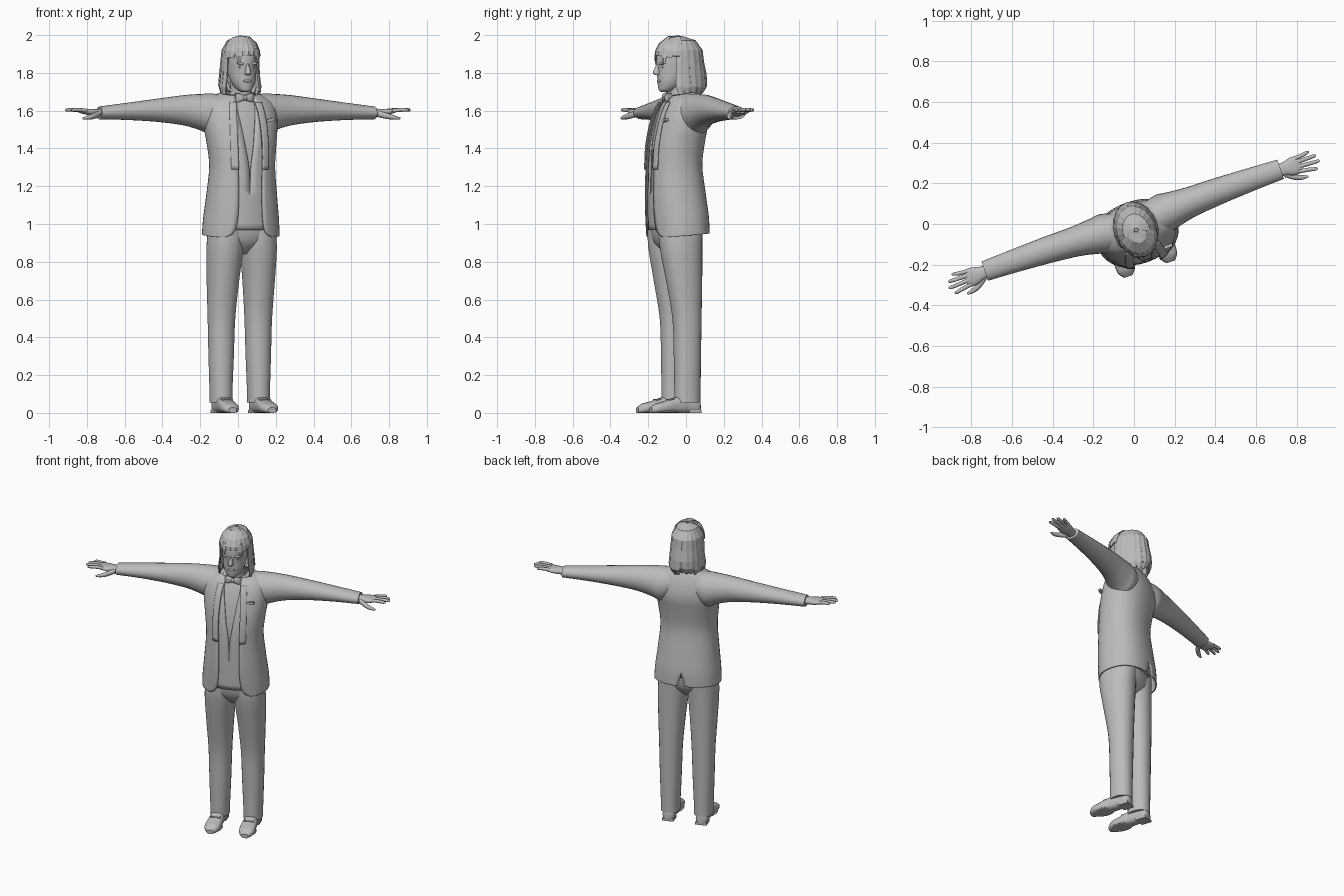
import bpy, bmesh, math, random
from mathutils import Vector, Matrix

random.seed(4)
TURN = math.radians(19)          # whole figure is turned about z
grey = bpy.data.materials.new("plain grey")
grey.diffuse_color = (0.5, 0.5, 0.5, 1)


def finish(name, bm, mirror=False, solid=0, angle=45):
    bmesh.ops.recalc_face_normals(bm, faces=bm.faces)
    me = bpy.data.meshes.new(name)
    bm.to_mesh(me)
    bm.free()
    me.materials.append(grey)
    for p in me.polygons:
        p.use_smooth = angle > 0
    if angle:
        me.set_sharp_from_angle(angle=math.radians(angle))
    ob = bpy.data.objects.new(name, me)
    ob.rotation_euler.z = TURN
    bpy.context.collection.objects.link(ob)
    if mirror:
        m = ob.modifiers.new("mirror", 'MIRROR')
        m.merge_threshold = 0.0005
    if solid:
        s = ob.modifiers.new("thickness", 'SOLIDIFY')
        s.thickness, s.offset = solid, 0
    return ob


def smooth(S, k=4):
    """Catmull-Rom interpolation of a list of number tuples."""
    out = []
    for i in range(len(S) - 1):
        a, b, c, d = S[max(i - 1, 0)], S[i], S[i + 1], S[min(i + 2, len(S) - 1)]
        for j in range(k):
            t = j / k
            out.append(tuple(0.5 * (2 * q + (r - p) * t + (2 * p - 5 * q + 4 * r - s) * t * t
                       + (3 * q - p - 3 * r + s) * t ** 3) for p, q, r, s in zip(a, b, c, d)))
    return out + [S[-1]]


def power(x, p):
    return math.copysign(abs(x) ** p, x)


def skin(bm, rings, closed=True):
    rows = [[bm.verts.new(p) for p in r] for r in rings]
    n = len(rows[0])
    for r, s in zip(rows, rows[1:]):
        for i in range(n if closed else n - 1):
            j = (i + 1) % n
            bm.faces.new((r[i], r[j], s[j], s[i]))
    if closed:
        bm.faces.new(rows[0])
        bm.faces.new(rows[-1])


def loft(name, secs, axis='z', n=24, p=1.0, k=4, mirror=False, floor=False, angle=45):
    """Sections are (x, y, z, half width, half depth) across the axis."""
    rings = []
    for x, y, z, a, b in smooth(secs, k):
        ring = []
        for i in range(n):
            t = 2 * math.pi * i / n
            s, c = a * power(math.sin(t), p), -b * power(math.cos(t), p)
            q = Vector((x, y, z)) + {'z': Vector((s, c, 0)), 'x': Vector((0, s, c)),
                                     'y': Vector((s, 0, c))}[axis]
            if floor:
                q.z = max(q.z, 0)
            ring.append(q)
        rings.append(ring)
    bm = bmesh.new()
    skin(bm, rings)
    return finish(name, bm, mirror, angle=angle)


def panel(name, secs, width=None, off=0, n=16, solid=0.006):
    """Half of an open garment: (z, y, half width, half depth, front gap, back gap)."""
    P, rings = 0.88, []
    for z, y, a, b, w, vent in smooth(secs):
        a, b = a + off, b + off
        ang = lambda u: math.asin(min(max(u, 0) / a, 1) ** (1 / P))
        t0 = ang(w)
        t1 = ang(w + width) if width else math.pi - ang(vent)
        ring = []
        for i in range(n + 1):
            t = t0 + (t1 - t0) * i / n
            c = power(math.cos(t), P)
            ring.append((a * power(abs(math.sin(t)) if t < math.pi - 1e-6 else 0, P), y - b * c, z - 0.012 * c))
        rings.append(ring)
    bm = bmesh.new()
    skin(bm, rings, closed=False)
    return finish(name, bm, True, solid)


def blob(name, loc, size, mirror=False, box=False, rot=0, angle=45):
    bm = bmesh.new()
    m = Matrix.Translation(loc) @ Matrix.Rotation(rot, 4, 'Y') @ Matrix.Diagonal((*size, 1))
    if box:
        bmesh.ops.create_cube(bm, size=2, matrix=m)
    else:
        bmesh.ops.create_icosphere(bm, subdivisions=3 if angle else 2, radius=1, matrix=m)
    return finish(name, bm, mirror, angle=angle)


# trousers
loft("trouser_leg", [(.105, -.028, .055, .058, .07), (.105, -.028, .12, .059, .07),
                     (.104, -.028, .3, .066, .072), (.103, -.03, .5, .072, .077),
                     (.1, -.045, .7, .084, .096), (.093, -.06, .88, .095, .114),
                     (.085, -.06, 1.0, .09, .12)], p=.92, mirror=True)
loft("trouser_seat", [(0, -.06, .84, .04, .05), (0, -.06, .9, .15, .105), (0, -.06, .98, .172, .125),
                      (0, -.06, 1.1, .17, .13)], p=.9)

# shoes
loft("shoe", [(.105, .04, .03, .02, .025), (.105, .025, .036, .036, .036), (.105, -.04, .045, .04, .045),
              (.106, -.1, .04, .043, .042), (.108, -.16, .03, .049, .031), (.11, -.205, .024, .044, .025),
              (.11, -.235, .014, .022, .014)], axis='y', p=.75, mirror=True, floor=True)
blob("shoe_sole", (.107, -.15, .006), (.05, .075, .006), True)
blob("shoe_heel", (.105, .005, .008), (.036, .034, .008), True, True)
blob("shoe_buckle", (.106, -.125, .066), (.03, .014, .007), True, True)

# shirt, waistcoat, jacket and lapels
shirt = [(0, -.06, .98, .165, .128), (0, -.062, 1.15, .16, .128), (0, -.066, 1.3, .15, .122),
         (0, -.055, 1.42, .155, .125), (0, -.04, 1.52, .165, .12), (0, -.035, 1.6, .16, .1),
         (0, -.035, 1.65, .12, .078), (0, -.035, 1.685, .07, .055)]
loft("shirt", shirt, p=.88, n=32)
gap = [0, 0, .004, .022, .036, .048, .05]
panel("waistcoat", [(s[2], s[1], s[3], s[4], g, 0) for s, g in zip(shirt, gap)], off=.006)
jacket = [(.94, -.045, .203, .153, .13, .022), (.965, -.046, .203, .154, .088, .015),
          (1.035, -.05, .198, .155, .07, 0), (1.15, -.06, .185, .15, .064, 0),
          (1.3, -.068, .172, .14, .066, 0), (1.42, -.058, .182, .143, .068, 0),
          (1.52, -.04, .195, .14, .066, 0), (1.6, -.033, .193, .12, .06, 0),
          (1.655, -.03, .165, .095, .052, 0), (1.69, -.025, .1, .07, .045, 0)]
panel("jacket_body", jacket, n=20)
panel("lapel", jacket[4:9], width=.038, off=.007, n=4)
blob("pocket_square", (.125, -.158, 1.55), (.022, .008, .008), box=True, rot=-.2)

# sleeves
loft("sleeve", [(.05, -.012, 1.6, .085, .082), (.14, 0, 1.58, .1, .11), (.2, .005, 1.591, .09, .098),
                (.3, .012, 1.602, .075, .08), (.45, .018, 1.602, .066, .061),
                (.62, .02, 1.596, .057, .045), (.77, .02, 1.588, .05, .034)], axis='x', mirror=True)

# hands
loft("palm", [(.74, .018, 1.588, .03, .024), (.79, .015, 1.59, .034, .02), (.83, .014, 1.593, .045, .017),
              (.872, .014, 1.598, .044, .012)], axis='x', n=16, p=.85, mirror=True)
for i, (y, y2, end) in enumerate([(-.02, -.034, .945), (.004, -.002, .965), (.027, .028, .957), (.047, .056, .93)]):
    loft("finger_%d" % (i + 1), [(.855, y, 1.6, .011, .011), (.9, (y + y2) / 2, 1.604, .0105, .01),
                                 (end - .012, y2, 1.604, .009, .009), (end, y2, 1.603, .004, .004)],
         axis='x', n=10, k=2, mirror=True)
loft("thumb", [(.775, -.005, 1.585, .018, .018), (.82, -.038, 1.572, .016, .016), (.86, -.053, 1.563, .012, .011),
               (.888, -.057, 1.559, .005, .005)], axis='x', n=10, k=3, mirror=True)

# neck, collar and bow tie
loft("neck", [(0, -.035, 1.64, .06, .058), (0, -.045, 1.72, .054, .056), (0, -.05, 1.8, .055, .06)])
loft("collar", [(0, -.035, 1.65, .07, .066), (0, -.04, 1.698, .06, .06)], k=1)
loft("bow_wing", [(.0, -.112, 1.668, .01, .012), (.03, -.112, 1.668, .012, .022),
                  (.05, -.104, 1.668, .008, .027)], axis='x', n=12, k=2, p=.7, mirror=True)
blob("bow_knot", (0, -.115, 1.668), (.012, .013, .014))

# head and face
loft("head", [(0, -.118, 1.698, .015, .02), (0, -.11, 1.708, .034, .04), (0, -.094, 1.73, .052, .06),
              (0, -.08, 1.765, .066, .077), (0, -.06, 1.81, .074, .098), (0, -.048, 1.86, .079, .115),
              (0, -.04, 1.91, .079, .115), (0, -.035, 1.955, .062, .09), (0, -.035, 1.98, .03, .045)],
     p=.94, n=32)
loft("nose", [(0, -.15, 1.848, .009, .016), (0, -.157, 1.825, .011, .018), (0, -.16, 1.8, .016, .026),
              (0, -.155, 1.788, .014, .018)], n=12, k=3)
blob("brow", (.033, -.148, 1.848), (.026, .012, .008), True, rot=-.15)
blob("eye", (.032, -.142, 1.83), (.014, .008, .006), True)
blob("lips", (0, -.151, 1.757), (.024, .01, .008))
blob("chin", (0, -.138, 1.717), (.022, .014, .014))
blob("ear", (.079, -.035, 1.82), (.009, .02, .032), True)

# faceted hair: a cap covered with flat overlapping locks
blob("hair_cap", (0, -.033, 1.885), (.087, .116, .106), angle=0)


def lock(bm, deg, path, half):
    rings = []
    for z, f, w in path:
        row = []
        for d in (-half * w, 0, half * w):
            t = math.radians(deg + d)
            g = f * (1.03 if d == 0 else 1)
            row.append((g * .092 * math.sin(t), -.036 - g * .121 * math.cos(t), z))
        rings.append(row)
    skin(bm, rings, closed=False)


bm = bmesh.new()
for i in range(13):                       # long locks round the sides and back
    d = 78 + i * 17
    back = math.sin(math.radians(d - 78) * 180 / 204)
    j = random.uniform(-.015, .015)
    lock(bm, d, [(1.992, .12, 1), (1.97, .68, 1), (1.92, .98, 1), (1.86, 1.04 + j, 1),
                 (1.79, 1.06 + .1 * back + j, 1), (1.735 + j, 1.14 + .04 * back, .9),
                 (1.695 + j, 1.1 - .12 * back + 2 * j, .45)], 12)
for i in range(9):                        # short locks over the forehead
    d = -68 + i * 17
    j = random.uniform(-.012, .012)
    lock(bm, d, [(1.995, .05, 1), (1.988 + j / 3, .5, 1), (1.955, .88, 1.1),
                 (1.915, 1.04, .9), (1.885 + j, 1.06, .6)], 12)
lock(bm, -28, [(1.93, 1.02, 1), (1.89, 1.09, .9), (1.845, 1.08, .3)], 9)
lock(bm, 36, [(1.93, 1.02, 1), (1.88, 1.09, .8), (1.85, 1.07, .3)], 8)
finish("hair_locks", bm, solid=0.006, angle=0)
